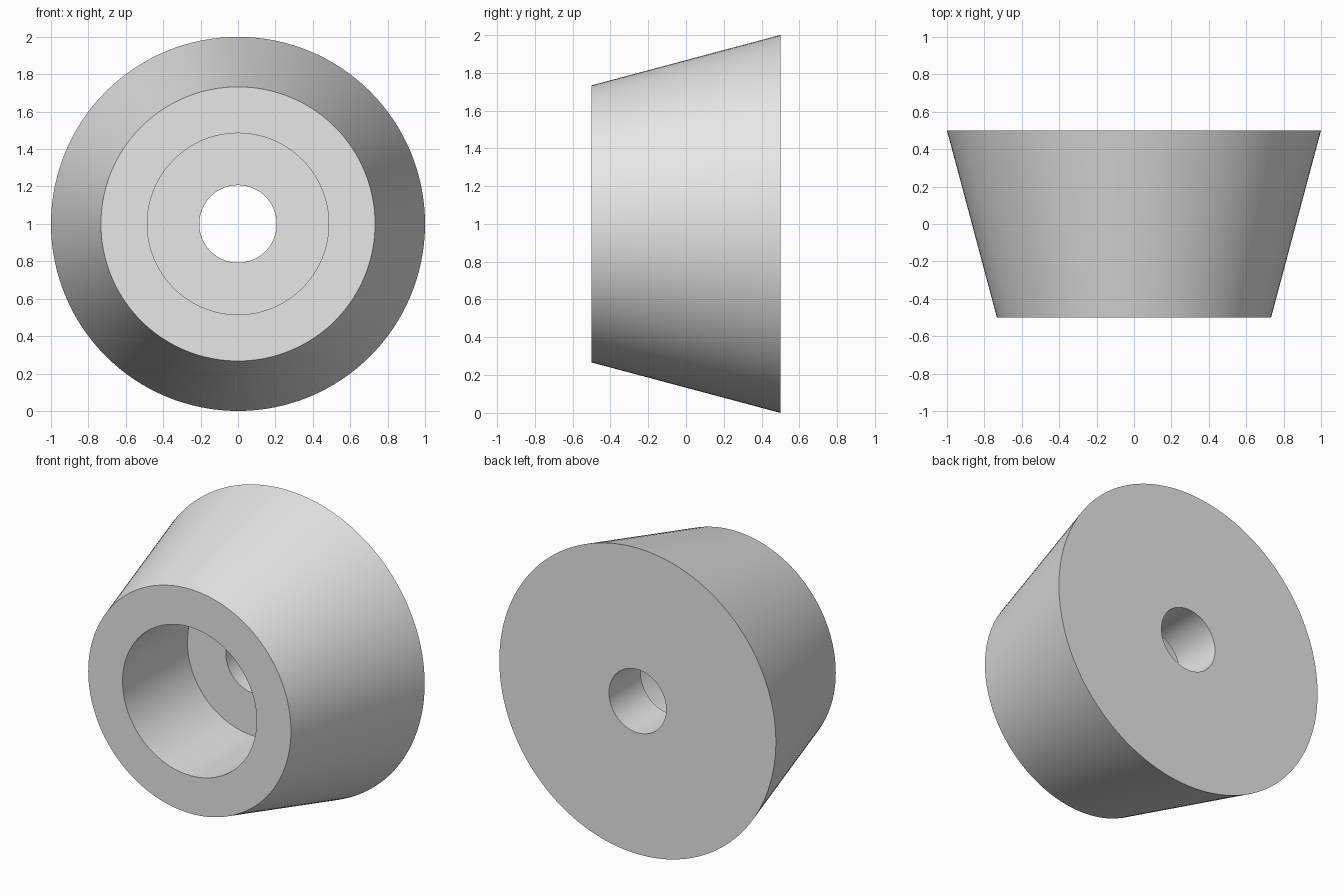
import bpy, bmesh, math

if "Cube" in bpy.data.objects:
    bpy.data.objects.remove(bpy.data.objects["Cube"])

SEGMENTS = 128

# Cross-section as (radius, y): outer cone, flat back, bolt hole, counterbore
PROFILE = [
    (0.733, -0.50),
    (1.0, 0.50),
    (0.207, 0.50),
    (0.207, 0.17),
    (0.485, 0.17),
    (0.485, -0.50),
]

grey = bpy.data.materials.new("light_grey")
grey.diffuse_color = (0.8, 0.8, 0.8, 1.0)
grey.use_nodes = True
grey.node_tree.nodes["Principled BSDF"].inputs["Base Color"].default_value = grey.diffuse_color


def lathe(name, profile, centre_z, material):
    """Revolve a closed profile around a horizontal axis along y."""
    bm = bmesh.new()
    rings = []
    for r, y in profile:
        ring = []
        for i in range(SEGMENTS):
            a = 2 * math.pi * i / SEGMENTS
            ring.append(bm.verts.new((r * math.cos(a), y, centre_z + r * math.sin(a))))
        rings.append(ring)
    for k, ring in enumerate(rings):
        following = rings[(k + 1) % len(rings)]
        for i in range(SEGMENTS):
            j = (i + 1) % SEGMENTS
            bm.faces.new((ring[i], ring[j], following[j], following[i]))
    bmesh.ops.recalc_face_normals(bm, faces=bm.faces)
    mesh = bpy.data.meshes.new(name)
    bm.to_mesh(mesh)
    bm.free()
    mesh.materials.append(material)
    obj = bpy.data.objects.new(name, mesh)
    bpy.context.collection.objects.link(obj)
    return obj


# Tapered foot with a counterbored through hole
foot = lathe("tapered_foot", PROFILE, 1.0, grey)
bpy.context.view_layer.objects.active = foot
foot.select_set(True)
bpy.ops.object.shade_smooth_by_angle(angle=math.radians(30))
